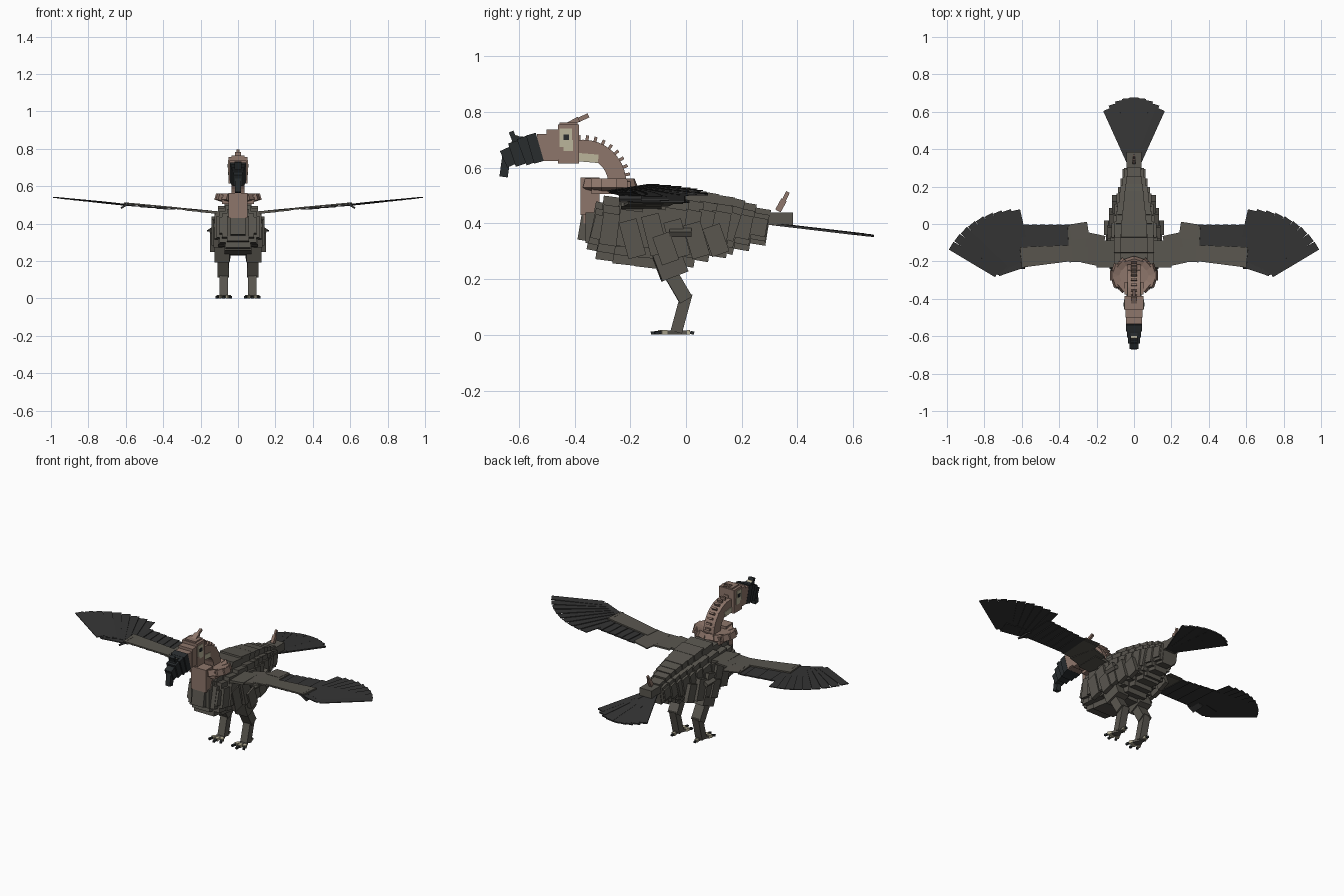
import bpy, bmesh, math
from mathutils import Vector


def material(name, rgb):
    m = bpy.data.materials.new(name)
    m.diffuse_color = (*rgb, 1)
    return m


GREY = material("grey brown plumage", (0.100, 0.093, 0.078))
DARK = material("dark flight feather", (0.035, 0.035, 0.035))
SKIN = material("bare pink skin", (0.27, 0.18, 0.145))
BEAK = material("black beak", (0.021, 0.025, 0.027))
CREAM = material("cream", (0.50, 0.46, 0.33))


class Part:
    """Collects boxes into one named object."""

    def __init__(self, name, mat, mirror=False):
        self.name, self.mat, self.mirror = name, mat, mirror
        self.bm = bmesh.new()

    def hexa(self, pts):
        for s in ((1, -1) if self.mirror else (1,)):
            v = [self.bm.verts.new((p[0] * s, p[1], p[2])) for p in pts]
            for f in ((0, 1, 3, 2), (4, 6, 7, 5), (0, 4, 5, 1),
                      (2, 3, 7, 6), (0, 2, 6, 4), (1, 5, 7, 3)):
                self.bm.faces.new([v[i] for i in f])

    def box(self, x0, x1, y0, y1, z0, z1):
        self.hexa([(x, y, z) for x in (x0, x1) for y in (y0, y1) for z in (z0, z1)])
        return self

    def bar(self, p0, p1, w, h, w1=None):
        """Box along a segment, w wide sideways and h thick."""
        p0, p1 = Vector(p0), Vector(p1)
        d = (p1 - p0).normalized()
        side = d.cross(Vector((0, 0, 1)))
        side = side.normalized() if side.length > 0.01 else Vector((1, 0, 0))
        up = side.cross(d)
        ws = (w, w if w1 is None else w1)
        self.hexa([p + side * a * wd / 2 + up * b * h / 2
                   for p, wd in zip((p0, p1), ws) for a in (-1, 1) for b in (-1, 1)])
        return self

    def done(self):
        bmesh.ops.recalc_face_normals(self.bm, faces=self.bm.faces)
        me = bpy.data.meshes.new(self.name)
        self.bm.to_mesh(me)
        self.bm.free()
        me.materials.append(self.mat)
        ob = bpy.data.objects.new(self.name, me)
        bpy.context.collection.objects.link(ob)


def lerp(a, b, t):
    return a + (b - a) * t


# Body: overlapping layered segments (y start, y end, half width, bottom, top)
body = Part("body", GREY)
for y0, y1, w, zb, zt in (
        (-0.34, -0.28, 0.100, 0.30, 0.475), (-0.31, -0.22, 0.115, 0.265, 0.495),
        (-0.25, -0.14, 0.125, 0.25, 0.515), (-0.17, -0.07, 0.125, 0.24, 0.53),
        (-0.09, 0.00, 0.120, 0.235, 0.53), (-0.02, 0.05, 0.112, 0.245, 0.52),
        (0.03, 0.10, 0.103, 0.265, 0.512), (0.08, 0.16, 0.094, 0.28, 0.50),
        (0.14, 0.19, 0.085, 0.29, 0.49), (0.17, 0.24, 0.072, 0.305, 0.475),
        (0.22, 0.295, 0.062, 0.325, 0.455)):
    h = zt - zb
    for k, lo, hi, cut in ((1.0, 0.24, 0.74, 0.006), (0.86, 0.12, 0.86, 0.003), (0.58, 0, 1, 0)):
        a, b = zb + h * lo, zb + h * hi
        c, tilt = (a + b) / 2, 0.006
        body.bar((0, y0 + cut, c + tilt), (0, y1 - cut, c - tilt), 2 * w * k, b - a)
body.done()

# Chest tuft
Part("chest_tuft", GREY).bar((0, -0.36, 0.43), (0, -0.375, 0.34), 0.08, 0.03) \
    .box(-0.06, 0.06, -0.36, -0.33, 0.33, 0.44).done()

# Flank and thigh feathers
flank = Part("flank_feathers", GREY, True)
for y, z, ln, x in ((-0.21, 0.41, 0.13, 0.118), (-0.13, 0.43, 0.14, 0.128), (-0.05, 0.41, 0.13, 0.128),
                    (0.02, 0.40, 0.12, 0.12), (0.09, 0.39, 0.10, 0.105), (-0.09, 0.36, 0.10, 0.138)):
    flank.bar((x, y, z), (x, y + 0.035, z - ln), 0.025, 0.065)
flank.bar((0.13, -0.02, 0.375), (0.155, -0.02, 0.36), 0.08, 0.02)
flank.done()

# Legs
legs = Part("legs", GREY, True)
legs.bar((0.085, -0.09, 0.34), (0.082, -0.04, 0.21), 0.08, 0.10)
legs.bar((0.08, -0.07, 0.245), (0.078, 0.0, 0.125), 0.06, 0.05)
legs.bar((0.076, 0.003, 0.15), (0.076, -0.035, 0.01), 0.045, 0.042)
legs.done()
toes = Part("toes", GREY, True)
claws = Part("claws", BEAK, True)
pads = Part("toe_joints", CREAM, True)
for dx, dy in ((-0.03, -0.065), (0, -0.075), (0.03, -0.065), (0, 0.04)):
    x, y = 0.076, -0.025
    toes.bar((x, y, 0.009), (x + dx * 0.75, y + dy * 0.75, 0.009), 0.018, 0.014)
    pads.bar((x + dx * 0.7, y + dy * 0.7, 0.009), (x + dx, y + dy, 0.009), 0.02, 0.017)
    claws.bar((x + dx, y + dy, 0.009), (x + dx * 1.3, y + dy * 1.35, 0.006), 0.012, 0.011)
for p in (toes, claws, pads):
    p.done()


# Wings
def wz(x):
    return 0.447 + 0.093 * x


def plank(part, a, b, w, lift=0.0, h=0.006, w1=None):
    part.bar((*a, wz(a[0]) + lift), (*b, wz(b[0]) + lift), w, h, w1)


arm = Part("wing_arm", GREY, True)
plank(arm, (0.07, -0.16), (0.20, -0.16), 0.145, 0.002, 0.014)
plank(arm, (0.17, -0.145), (0.265, -0.125), 0.165, 0.003, 0.01)
plank(arm, (0.25, -0.105), (0.35, -0.11), 0.19, 0.004, 0.008)
plank(arm, (0.33, -0.155), (0.605, -0.178), 0.085, 0.006, 0.008, 0.11)
plank(arm, (0.245, -0.03), (0.34, -0.045), 0.085, 0.006)
arm.done()

secondary = Part("wing_inner_feathers", DARK, True)
for i in range(6):
    x = 0.36 + i * 0.043
    plank(secondary, (x, -0.19 - 0.005 * i), (x + 0.012, -0.004), 0.052, -0.003 + 0.0006 * (i % 2))
secondary.done()

primary = Part("wing_outer_feathers", DARK, True)
N = 9
for i in range(N):
    t = i / (N - 1)
    ang, r = math.radians(lerp(85, 26, t)), lerp(0.375, 0.42, t)
    tip = (0.6 + r * math.cos(ang), -0.3 + r * math.sin(ang))
    root = (lerp(0.575, 0.73, t), lerp(-0.19, -0.262, t))
    plank(primary, root, tip, 0.052, 0.0006 * i - 0.003, 0.004, 0.048)
plank(primary, (0.585, -0.185), (0.735, -0.236), 0.09, -0.002, 0.005)
primary.done()
Part("wing_thumb", DARK, True).bar((0.585, -0.20, 0.508), (0.625, -0.20, 0.483), 0.08, 0.01).done()

# Tail
Part("tail_base", GREY).box(-0.04, 0.04, 0.28, 0.385, 0.395, 0.44).done()
fan = Part("tail_fan", DARK)
for i in range(-4, 5):
    a, r = math.radians(i * 5.6), 0.405 - 0.0021 * i * i
    tip = (r * math.sin(a), 0.27 + r * math.cos(a))
    fan.bar((0.04 * math.sin(a), 0.31, 0.398 + 0.0006 * (i % 2)),
            (*tip, 0.40 - 0.12 * (tip[1] - 0.3) + 0.0006 * (i % 2)), 0.03, 0.008, 0.05)
fan.done()
Part("tail_spike", SKIN).bar((0, 0.33, 0.445), (0, 0.352, 0.485), 0.018, 0.022) \
    .bar((0, 0.35, 0.48), (0, 0.366, 0.513), 0.01, 0.014).done()

# Ruff around the neck base
ruff = Part("ruff", SKIN)
ruff.box(-0.085, 0.085, -0.34, -0.20, 0.505, 0.55)
for i in range(14):
    a = 2 * math.pi * i / 14
    c, s = math.cos(a), math.sin(a)
    ruff.bar((0.055 * c, -0.275 + 0.045 * s, 0.525), (0.122 * c, -0.275 + 0.09 * s, 0.545), 0.055, 0.035)
ruff.box(-0.05, 0.05, -0.378, -0.31, 0.43, 0.565)
ruff.box(-0.04, 0.04, -0.368, -0.32, 0.40, 0.45)
ruff.done()

# Curved neck with ridges
neck = Part("neck", SKIN)
for i in range(11):
    a = math.radians(lerp(-10, 95, i / 10))
    y, z = -0.37 + 0.125 * math.cos(a), 0.545 + 0.125 * math.sin(a)
    dy, dz = math.cos(a), math.sin(a)
    neck.bar((0, y - 0.035 * dy, z - 0.035 * dz), (0, y + 0.03 * dy, z + 0.03 * dz), 0.07, 0.032)
    neck.bar((0, y, z), (0, y + 0.047 * dy, z + 0.047 * dz), 0.03, 0.011)
neck.done()
Part("throat_patch", CREAM).bar((0, -0.385, 0.638), (0, -0.315, 0.632), 0.076, 0.03).done()

# Head
head = Part("head", SKIN)
head.box(-0.05, 0.05, -0.46, -0.385, 0.615, 0.755)
head.box(-0.043, 0.043, -0.535, -0.45, 0.625, 0.722)
head.box(-0.046, 0.046, -0.50, -0.45, 0.63, 0.738)
head.box(-0.035, 0.035, -0.455, -0.39, 0.75, 0.763)
head.done()
Part("crest", SKIN).bar((0, -0.43, 0.75), (0, -0.385, 0.775), 0.03, 0.018) \
    .bar((0, -0.39, 0.77), (0, -0.35, 0.788), 0.014, 0.016).done()
Part("eye_patch", CREAM, True).box(0.048, 0.053, -0.455, -0.41, 0.675, 0.74) \
    .box(0.048, 0.053, -0.44, -0.405, 0.66, 0.70).done()
Part("pupil", BEAK, True).box(0.05, 0.056, -0.44, -0.42, 0.70, 0.72).done()

# Hooked beak
beak = Part("beak", BEAK)
for p0, p1, w, h in (((0, -0.525, 0.675), (0, -0.56, 0.665), 0.088, 0.105),
                     ((0, -0.55, 0.67), (0, -0.59, 0.655), 0.076, 0.10),
                     ((0, -0.58, 0.66), (0, -0.625, 0.645), 0.062, 0.088),
                     ((0, -0.615, 0.648), (0, -0.655, 0.63), 0.046, 0.065),
                     ((0, -0.645, 0.64), (0, -0.655, 0.567), 0.03, 0.03),
                     ((0, -0.57, 0.695), (0, -0.625, 0.70), 0.04, 0.03),
                     ((0, -0.61, 0.685), (0, -0.628, 0.73), 0.035, 0.018)):
    beak.bar(p0, p1, w, h)
beak.done()
Part("beak_knob", CREAM).bar((0, -0.585, 0.695), (0, -0.615, 0.708), 0.032, 0.022).done()
